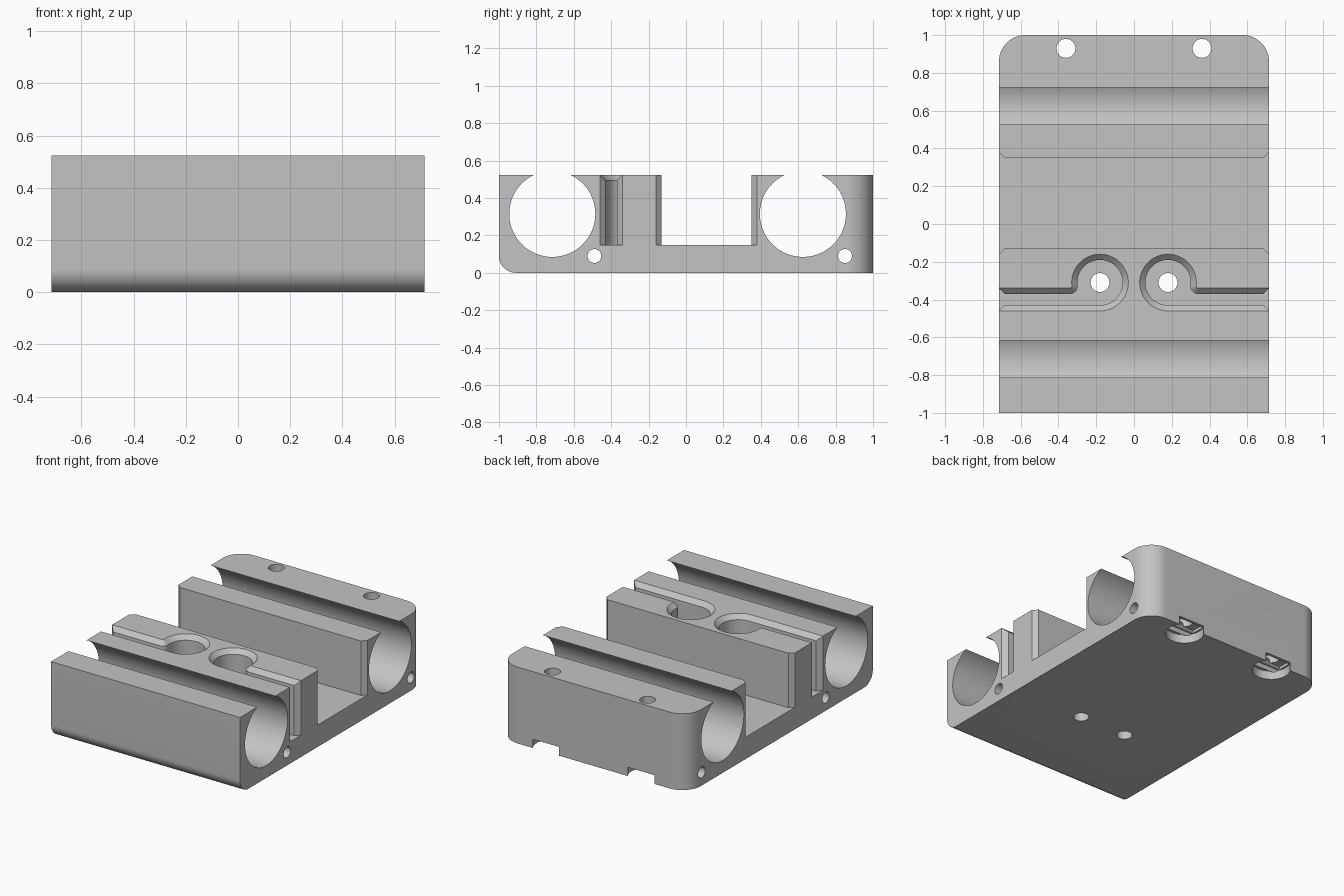
import bpy
import bmesh
from math import atan2, cos, pi, radians, sin, sqrt
from mathutils import Matrix

if "Cube" in bpy.data.objects:
    bpy.data.objects.remove(bpy.data.objects["Cube"])

HALF_X, HEIGHT, FLOOR = 0.715, 0.523, 0.15
CHAMFER, OVER = 0.03, 0.04      # end chamfer, and its size where cutters overshoot
TOP = HEIGHT + 0.05

grey = bpy.data.materials.new("plain grey")
grey.use_nodes = True
grey.diffuse_color = (0.55, 0.55, 0.55, 1)
grey.node_tree.nodes["Principled BSDF"].inputs["Base Color"].default_value = (0.55, 0.55, 0.55, 1)


def add_mesh(name, bm):
    bmesh.ops.recalc_face_normals(bm, faces=bm.faces[:])
    mesh = bpy.data.meshes.new(name)
    bm.to_mesh(mesh)
    bm.free()
    mesh.materials.append(grey)
    obj = bpy.data.objects.new(name, mesh)
    bpy.context.collection.objects.link(obj)
    return obj


def loft(sections):
    """Closed solid through (outline, z) sections that share a point count."""
    bm = bmesh.new()
    rings = [[bm.verts.new((x, y, z)) for x, y in pts] for pts, z in sections]
    for low, high in zip(rings, rings[1:]):
        for i in range(len(low)):
            j = (i + 1) % len(low)
            bm.faces.new((low[i], low[j], high[j], high[i]))
    bm.faces.new(rings[0][::-1])
    bm.faces.new(rings[-1])
    return bm


def arc(cx, cy, r, start, end, steps):
    angles = [start + (end - start) * i / steps for i in range(steps + 1)]
    return [(cx + r * cos(a), cy + r * sin(a)) for a in angles]


# Main block: rounded rear corners and a rounded lower front edge
R = 0.14
outline = [(-HALF_X, -1), (HALF_X, -1)]
outline += arc(HALF_X - R, 1 - R, R, 0, pi / 2, 16)
outline += arc(R - HALF_X, 1 - R, R, pi / 2, pi, 16)
bm = loft([(outline, 0), (outline, HEIGHT)])
front_edge = [e for e in bm.edges if all(v.co.y < -0.99 and v.co.z < 0.01 for v in e.verts)]
bmesh.ops.bevel(bm, geom=front_edge, offset=0.09, segments=12, profile=0.5, affect='EDGES')
block = add_mesh("carriage_block", bm)


def cut(name, bm):
    cutter = add_mesh(name, bm)
    cutter.hide_render = True
    mod = block.modifiers.new(name, 'BOOLEAN')
    mod.operation = 'DIFFERENCE'
    mod.solver = 'EXACT'
    mod.object = cutter
    bpy.context.view_layer.objects.active = block
    bpy.ops.object.modifier_apply(modifier=name)
    bpy.data.objects.remove(cutter)


def cylinder(r, depth, matrix, sides):
    bm = bmesh.new()
    bmesh.ops.create_cone(bm, cap_ends=True, segments=sides, radius1=r, radius2=r,
                          depth=depth, matrix=matrix)
    return bm


def bore_x(name, y, z, r, sides):
    turn = Matrix.Translation((0, y, z)) @ Matrix.Rotation(pi / 2, 4, 'Y')
    cut(name, cylinder(r, 2, turn, sides))


def hole_z(name, x, y, r, low, high):
    cut(name, cylinder(r, high - low, Matrix.Translation((x, y, (low + high) / 2)), 40))


# Open bearing bores and small cross holes running side to side
for y in (-0.715, 0.625):
    bore_x("bearing_bore", y, 0.315, 0.23, 96)
for y in (-0.49, 0.85):
    bore_x("cross_hole", y, 0.09, 0.037, 32)

# Central channel with flared ends
y0, y1 = -0.13, 0.35
inner, end = HALF_X - CHAMFER, HALF_X + OVER - CHAMFER
channel = [(-end, y0 - OVER), (-inner, y0), (inner, y0), (end, y0 - OVER),
           (end, y1 + OVER), (inner, y1), (-inner, y1), (-end, y1 + OVER)]
cut("channel", loft([(channel, FLOOR), (channel, TOP)]))

# Keyhole belt pockets with chamfered rims
KX, KY, KR, SLOT_TOP, FILLET = 0.18, -0.31, 0.12, -0.37, 0.04


def keyhole(o, side):
    """Pocket outline grown outward by o."""
    dy = SLOT_TOP + FILLET - KY
    dx = sqrt((KR + FILLET) ** 2 - dy ** 2)
    lean = atan2(dy, dx)
    low = KY - KR
    pts = [(end, SLOT_TOP + OVER), (inner + o, SLOT_TOP + o)]
    pts += arc(KX + dx, KY + dy, FILLET - o, 1.5 * pi, pi + lean, 8)
    pts += arc(KX, KY, KR + o, lean, 1.5 * pi, 48)[1:]
    pts += [(inner + o, low - o), (end, low - OVER)]
    return [(side * x, y) for x, y in pts]


for side in (-1, 1):
    straight, wide = keyhole(0, side), keyhole(CHAMFER, side)
    cut("belt_pocket", loft([(straight, FLOOR), (straight, HEIGHT - CHAMFER),
                             (wide, HEIGHT), (wide, TOP)]))
    hole_z("pocket_hole", side * KX, KY, 0.05, -0.1, 0.3)

    # Rear screw holes, counterbored from below with a stepped slot
    sx, sy = side * 0.36, 0.93
    hole_z("rear_hole", sx, sy, 0.05, -0.1, TOP)
    hole_z("counterbore", sx, sy, 0.122, -0.1, 0.06)
    slot = [(sx - 0.108, sy - 0.05), (sx + 0.108, sy - 0.05),
            (sx + 0.108, sy + 0.05), (sx - 0.108, sy + 0.05)]
    cut("bridge_slot", loft([(slot, 0.03), (slot, 0.08)]))

# Smooth the curved walls, keep the machined edges crisp
bpy.ops.object.select_all(action='DESELECT')
block.select_set(True)
bpy.context.view_layer.objects.active = block
bpy.ops.object.shade_smooth_by_angle(angle=radians(30))
